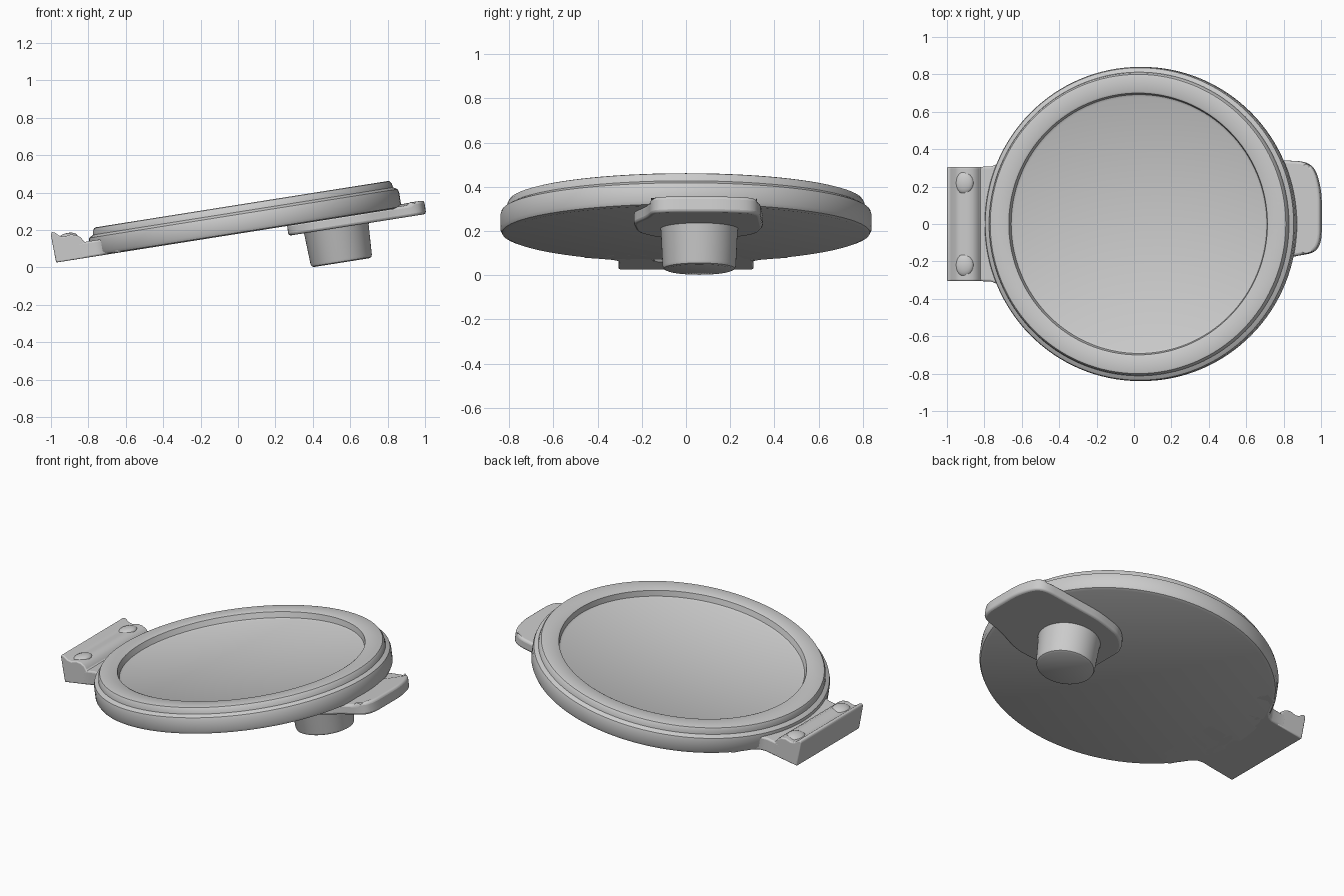
import bpy, bmesh, math
from mathutils import Matrix, Vector

if "Cube" in bpy.data.objects:
    bpy.data.objects.remove(bpy.data.objects["Cube"])

# Everything is built flat, then tipped about y so the lid rests on its knob
TILT = Matrix.Translation((0.045, 0, 0.187)) @ Matrix.Rotation(math.radians(-9), 4, 'Y')


def finish(name, bm, bevel=0.0, segments=3):
    bmesh.ops.recalc_face_normals(bm, faces=bm.faces)
    bm.transform(TILT)
    me = bpy.data.meshes.new(name)
    bm.to_mesh(me)
    bm.free()
    ob = bpy.data.objects.new(name, me)
    bpy.context.collection.objects.link(ob)
    if bevel:
        m = ob.modifiers.new("round_edges", 'BEVEL')
        m.width, m.segments = bevel, segments
        m.limit_method, m.angle_limit = 'ANGLE', math.radians(40)
    bpy.ops.object.select_all(action='DESELECT')
    bpy.context.view_layer.objects.active = ob
    ob.select_set(True)
    bpy.ops.object.shade_smooth_by_angle(angle=math.radians(35))
    return ob


def lathe(name, profile, centre=(0, 0), steps=128):
    bm = bmesh.new()
    vs = [bm.verts.new((r, 0, w)) for r, w in profile]
    es = [bm.edges.new(p) for p in zip(vs, vs[1:])]
    bmesh.ops.spin(bm, geom=vs + es, cent=(0, 0, 0), axis=(0, 0, 1),
                   angle=math.tau, steps=steps)
    bmesh.ops.remove_doubles(bm, verts=bm.verts, dist=0.0005)
    bmesh.ops.translate(bm, verts=bm.verts, vec=(*centre, 0))
    return finish(name, bm)


def prism(points, direction):
    bm = bmesh.new()
    f = bm.faces.new([bm.verts.new(p) for p in points])
    ext = bmesh.ops.extrude_face_region(bm, geom=[f])
    top = [v for v in ext['geom'] if isinstance(v, bmesh.types.BMVert)]
    bmesh.ops.translate(bm, verts=top, vec=direction)
    return bm, top


def round_corners(pts, radius, n=5):
    out = []
    for i, p in enumerate(pts):
        p, a, b = Vector(p), Vector(pts[i - 1]), Vector(pts[(i + 1) % len(pts)])
        s = p + (a - p).normalized() * min(radius, (a - p).length * 0.45)
        e = p + (b - p).normalized() * min(radius, (b - p).length * 0.45)
        for k in range(n + 1):
            t = k / n
            out.append(s * (1 - t) ** 2 + p * 2 * t * (1 - t) + e * t * t)
    return out


# Lid disc: stepped outer rim, raised ring and recessed floor
lathe("lid_disc", [(0, 0), (0.815, 0), (0.832, 0.006), (0.84, 0.022), (0.84, 0.085),
                   (0.835, 0.102), (0.822, 0.11), (0.812, 0.115), (0.808, 0.138),
                   (0.80, 0.15), (0.79, 0.153), (0.71, 0.153), (0.70, 0.148),
                   (0.692, 0.115), (0.68, 0.108), (0, 0.108)])

# Knob under the lid
lathe("knob", [(0, -0.239), (0.15, -0.239), (0.161, -0.234), (0.166, -0.222),
               (0.174, -0.06), (0.18, -0.045), (0, -0.045)], (0.478, 0.06), 64)

# Handle plate carrying the knob and reaching past the rim as a lifting tab
outline = [(0.22, -0.13), (0.22, 0.22), (0.32, 0.32), (0.50, 0.35), (0.88, 0.335),
           (0.935, 0.29), (0.965, 0.17), (0.965, -0.09), (0.93, -0.155),
           (0.80, -0.175), (0.62, -0.24), (0.36, -0.22)]
bm, top = prism([(u, v, -0.053) for u, v in round_corners(outline, 0.06)], (0, 0, 0.062))
for v in top:
    if v.co.x > 0.9:
        v.co.z += 0.012
finish("handle_plate", bm, 0.014)

# Hinge neck flaring into the rim
half = [(-0.90, 0.305), (-0.81, 0.307), (-0.78, 0.318), (-0.755, 0.345),
        (-0.73, 0.39), (-0.70, 0.462), (-0.60, 0.50)]
neck = half + [(u, -v) for u, v in reversed(half)]
bm, top = prism([(u, v, 0) for u, v in neck], (0, 0, 0.085))
finish("hinge_neck", bm, 0.01)

# Hinge block with a channel and a raised outer lip
section = [(-1.03, 0), (-1.035, 0.155), (-1.025, 0.165), (-1.01, 0.158),
           (-0.99, 0.138), (-0.965, 0.13), (-0.93, 0.136), (-0.90, 0.128),
           (-0.878, 0.112), (-0.865, 0.085), (-0.85, 0.08), (-0.85, 0)]
bm, top = prism([(u, -0.305, w) for u, w in section], (0, 0.61, 0))
finish("hinge_block", bm, 0.008)

# Low bumps along the hinge
for side, v in (("front", -0.22), ("back", 0.22)):
    bm = bmesh.new()
    bmesh.ops.create_uvsphere(bm, u_segments=24, v_segments=12, radius=1)
    bm.transform(Matrix.Translation((-0.945, v, 0.125)) @ Matrix.Diagonal((0.05, 0.06, 0.022, 1)))
    finish("hinge_bump_" + side, bm)
